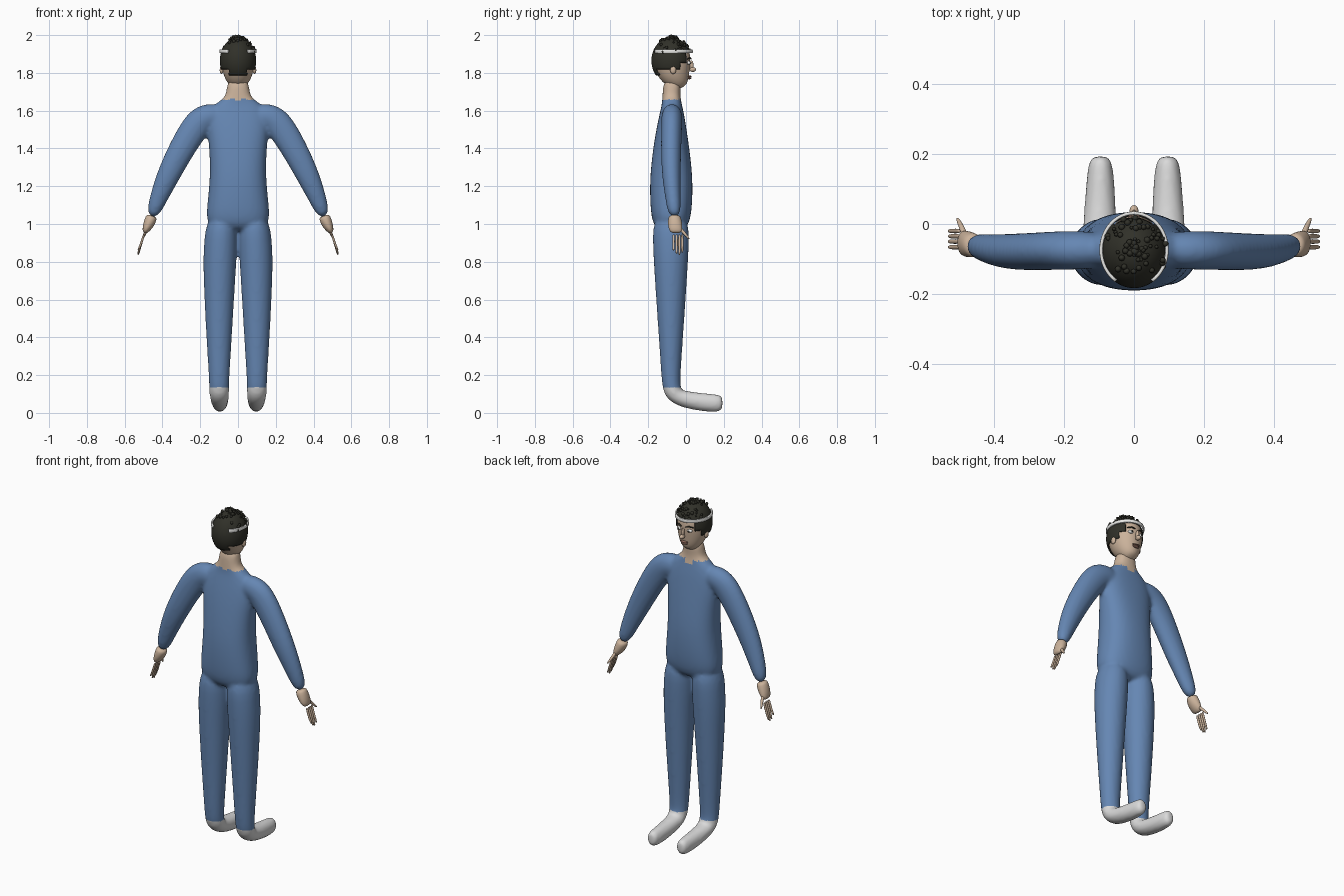
import bpy, bmesh, math, random
from mathutils import Vector, Matrix

random.seed(4)
if "Cube" in bpy.data.objects:
    bpy.data.objects.remove(bpy.data.objects["Cube"])


def material(name, rgb):
    m = bpy.data.materials.new(name)
    m.use_nodes = True
    m.diffuse_color = (*rgb, 1)
    m.node_tree.nodes["Principled BSDF"].inputs["Base Color"].default_value = (*rgb, 1)
    return m


BLUE = material("suit blue", (0.13, 0.24, 0.45))
SKIN = material("skin", (0.60, 0.45, 0.33))
HAIR = material("dark hair", (0.03, 0.03, 0.022))
SHOE = material("shoe grey", (0.70, 0.70, 0.70))
BAND = material("band white", (0.8, 0.8, 0.78))
LIPS = material("lip brown", (0.30, 0.16, 0.12))


def tube(bm, rings, side, flip=1, power=2, n=20):
    """Loft rings of (x, y, z, radius along side, radius across it)."""
    side = Vector(side)
    centres = [Vector(r[:3]) for r in rings]
    loops = []
    for i, (c, r) in enumerate(zip(centres, rings)):
        t = centres[min(i + 1, len(rings) - 1)] - centres[max(i - 1, 0)]
        across = t.cross(side).normalized()
        loop = []
        for k in range(n):
            a = math.tau * k / n
            u, v = (math.copysign(abs(f) ** (2 / power), f) for f in (math.cos(a), math.sin(a)))
            p = c + side * u * r[3] + across * v * r[4]
            loop.append(bm.verts.new((p.x * flip, p.y, p.z)))
        loops.append(loop)
    for a, b in zip(loops, loops[1:]):
        for k in range(n):
            j = (k + 1) % n
            bm.faces.new((a[k], a[j], b[j], b[k]))
    bm.faces.new(loops[0])
    bm.faces.new(loops[-1])


def ball(bm, centre, radii, segments=16):
    m = Matrix.Translation(centre) @ Matrix.Diagonal((*radii, 1))
    bmesh.ops.create_uvsphere(bm, u_segments=segments, v_segments=segments // 2, radius=1, matrix=m)


def finish(name, bm, mat, subdivide=0, mirror=False):
    bmesh.ops.recalc_face_normals(bm, faces=bm.faces)
    for f in bm.faces:
        f.smooth = True
    mesh = bpy.data.meshes.new(name)
    bm.to_mesh(mesh)
    bm.free()
    mesh.materials.append(mat)
    ob = bpy.data.objects.new(name, mesh)
    bpy.context.collection.objects.link(ob)
    if mirror:
        ob.modifiers.new("Mirror", "MIRROR").use_mirror_merge = False
    if subdivide:
        ob.modifiers.new("Subdivision", "SUBSURF").levels = subdivide
        ob.modifiers["Subdivision"].render_levels = subdivide
    return ob


X, Y, Z = (1, 0, 0), (0, 1, 0), (0, 0, 1)

# Body: torso, arms and legs fused into one skin
torso = [(0, -.08, .96, .10, .06), (0, -.08, 1.0, .172, .10), (0, -.078, 1.1, .165, .113),
         (0, -.078, 1.25, .148, .115), (0, -.078, 1.4, .153, .097), (0, -.077, 1.5, .165, .081),
         (0, -.075, 1.58, .16, .066), (0, -.075, 1.635, .125, .053), (0, -.077, 1.665, .075, .049),
         (0, -.077, 1.70, .060, .047), (0, -.07, 1.77, .058, .047)]
arm = [(.08, -.075, 1.57, .05, .06), (.15, -.075, 1.572, .056, .072), (.20, -.075, 1.55, .056, .08),
       (.27, -.078, 1.45, .055, .073), (.36, -.08, 1.28, .052, .065), (.42, -.07, 1.14, .041, .049),
       (.458, -.06, 1.035, .034, .033)]
leg = [(.085, -.08, 1.06, .08, .10), (.093, -.08, .88, .091, .096), (.098, -.08, .75, .087, .089),
       (.10, -.08, .5, .074, .072), (.10, -.08, .3, .062, .058), (.10, -.08, .17, .054, .050),
       (.10, -.072, .11, .053, .05), (.098, -.04, .080, .05, .044), (.097, .04, .063, .046, .047),
       (.096, .12, .053, .041, .049), (.096, .18, .051, .034, .046), (.096, .194, .051, .022, .032)]
bm = bmesh.new()
tube(bm, torso, X, power=2.4)
for s in (1, -1):
    tube(bm, arm, Y, s)
    tube(bm, leg, X, s)
body = finish("body", bm, BLUE, 2)
remesh = body.modifiers.new("Fuse", "REMESH")
remesh.mode = "VOXEL"
remesh.voxel_size = 0.01
remesh.use_smooth_shade = True
soften = body.modifiers.new("Soften", "SMOOTH")
soften.iterations = 6
bpy.context.view_layer.update()
fused = bpy.data.meshes.new_from_object(body.evaluated_get(bpy.context.evaluated_depsgraph_get()))
body.modifiers.clear()
body.data = fused
fused.materials.clear()
for m in (BLUE, SKIN, SHOE):
    fused.materials.append(m)
for p in fused.polygons:
    c = p.center
    p.use_smooth = True
    neckline = 1.64 if abs(c.x) < .025 and c.y > -.06 else 1.66
    if c.z < .135:
        p.material_index = 2
    elif c.z > neckline and abs(c.x) < .1:
        p.material_index = 1

# Hands: palm, thumb and four separate fingers
bm = bmesh.new()
tube(bm, [(.455, -.06, 1.045, .028, .026), (.460, -.06, 1.03, .035, .031), (.472, -.058, 1.0, .038, .030),
          (.487, -.055, .97, .037, .021), (.495, -.052, .952, .026, .010)], Y)
tube(bm, [(.482, -.04, .985, .010, .010), (.489, -.015, .958, .009, .009),
          (.499, .005, .935, .007, .007), (.505, .018, .92, .004, .004)], X, n=10)
finish("hands", bm, SKIN, 1, True)
bm = bmesh.new()
for y, tip in ((-.066, .86), (-.050, .842), (-.035, .836), (-.020, .848)):
    tube(bm, [(.498, y, .945, .004, .004), (.500, y, .938, .007, .006), (.516, y, .885, .007, .006),
              (.527, y, tip + .006, .006, .005), (.529, y, tip, .003, .003)], Y, n=10)
finish("fingers", bm, SKIN, 1, True)

# Head with nose and ears
bm = bmesh.new()
tube(bm, [(0, -.02, 1.722, .022, .024), (0, -.03, 1.742, .050, .05), (0, -.053, 1.78, .074, .08),
          (0, -.071, 1.83, .087, .098), (0, -.077, 1.88, .089, .102), (0, -.08, 1.93, .08, .093),
          (0, -.08, 1.965, .055, .063), (0, -.08, 1.978, .02, .02)], X)
finish("head", bm, SKIN, 2)
bm = bmesh.new()
ball(bm, (0, .036, 1.818), (.013, .018, .013))
ball(bm, (0, .028, 1.84), (.008, .012, .026))
finish("nose", bm, SKIN)
bm = bmesh.new()
ball(bm, (.087, -.068, 1.815), (.010, .016, .021))
finish("ears", bm, SKIN, mirror=True)

# Hair cap, trimmed in steps along the hairline
bm = bmesh.new()
crown = Vector((0, -.078, 1.865))
size = Vector((.096, .105, .123))
ball(bm, crown, size, 64)


def above_hairline(c):
    if c.y > .0:
        return c.z > 1.91
    if c.y > -.03:
        return c.z > 1.85
    if c.y < -.1 and abs(c.x) < .047:
        return c.z > 1.79
    return c.z > 1.818


bmesh.ops.delete(bm, geom=[f for f in bm.faces if not above_hairline(f.calc_center_median())], context="FACES")
hair = finish("hair", bm, HAIR)
hair.modifiers.new("Thickness", "SOLIDIFY").thickness = .006

# Curls scattered over the crown and along the forehead
bm = bmesh.new()
for i in range(75):
    if i < 50:
        turn, lift = random.uniform(0, math.tau), math.pi / 2 - abs(random.gauss(0, .42))
    else:
        turn, lift = random.uniform(.15, math.pi - .15), random.uniform(.42, .95)
    d = Vector((math.cos(turn) * math.cos(lift), math.sin(turn) * math.cos(lift), math.sin(lift)))
    p = crown + d * size
    p += d * random.uniform(0, .006)
    r = random.uniform(.005, .010)
    ball(bm, p, (r, r, r * 1.1), 8)
finish("curls", bm, HAIR)

# Headband, open at the back of the head
bm = bmesh.new()
arc = []
for i in range(41):
    a = math.radians(-57 + 294 * i / 40)
    arc.append((.094 * math.cos(a), -.074 + .105 * math.sin(a), 1.914, .010, .005))
tube(bm, arc, Z, power=4, n=12)
finish("headband", bm, BAND)

# Eyes, pupils, brows and lips
bm = bmesh.new()
ball(bm, (.034, .013, 1.853), (.015, .013, .010))
finish("eyes", bm, BAND, mirror=True)
bm = bmesh.new()
ball(bm, (.034, .023, 1.853), (.006, .005, .006))
tube(bm, [(.014, .026, 1.874, .003, .004), (.034, .021, 1.880, .004, .005),
          (.055, .008, 1.874, .003, .004)], Z, n=8)
finish("pupils_and_brows", bm, HAIR, mirror=True)
bm = bmesh.new()
ball(bm, (0, .018, 1.781), (.024, .012, .005))
ball(bm, (0, .017, 1.772), (.021, .012, .006))
finish("lips", bm, LIPS)
